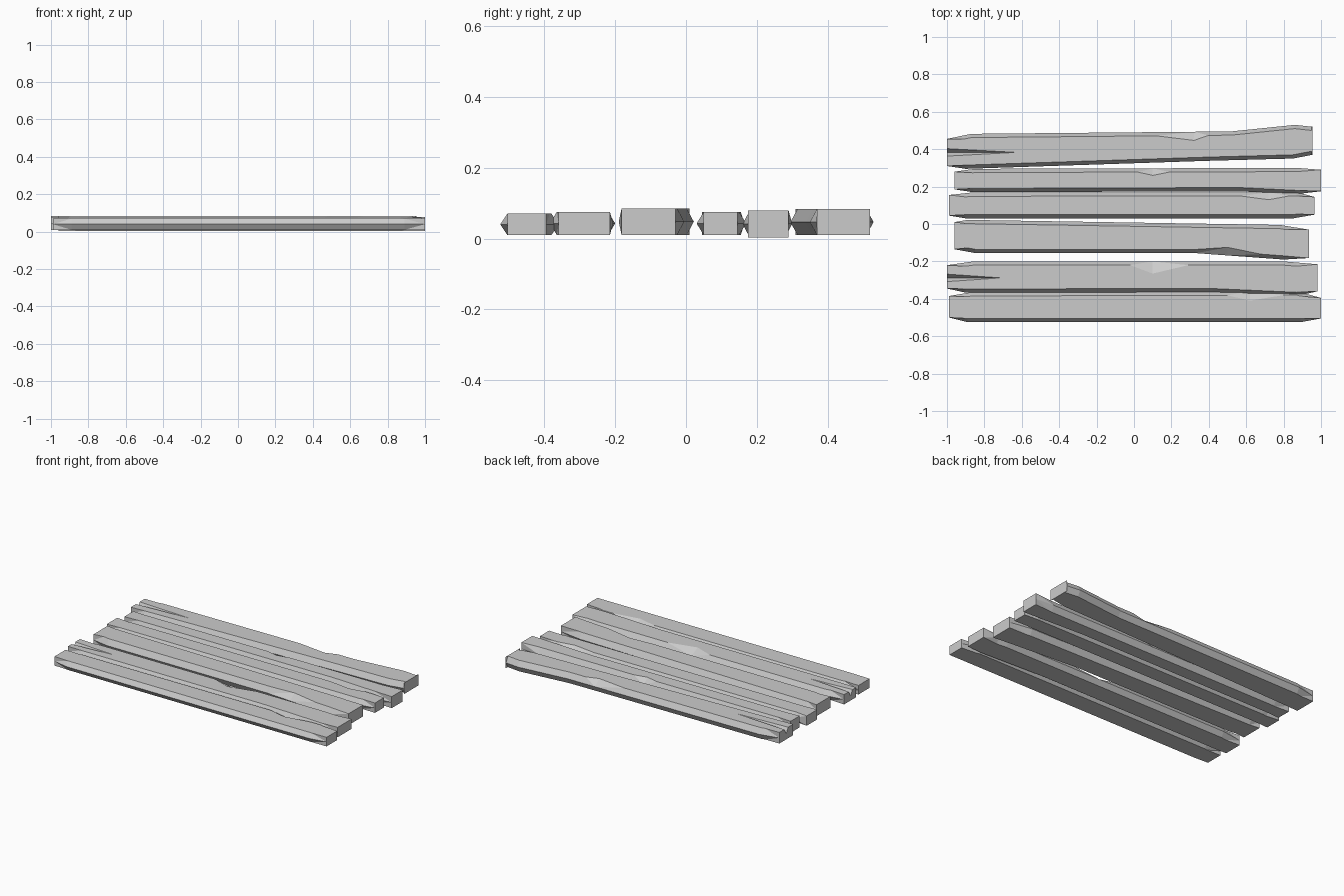
import bpy
import bmesh

cube = bpy.data.objects.get("Cube")
if cube:
    bpy.data.objects.remove(cube)

wood = bpy.data.materials.new("grey_wood")
wood.use_nodes = True
GREY = (0.6, 0.6, 0.6, 1)
wood.diffuse_color = GREY
wood.node_tree.nodes["Principled BSDF"].inputs["Base Color"].default_value = GREY


def interpolate(points, x):
    """Value of a polyline of (x, value) pairs at x."""
    for (x0, v0), (x1, v1) in zip(points, points[1:]):
        if x <= x1:
            return v0 + (v1 - v0) * max(0, x - x0) / (x1 - x0)
    return points[-1][1]


def plank(name, bottom, top, front, back, chip, split=None):
    """front/back: outline polylines; chip: (side, x0, x, x1, edge y);
    split: (tip x, y) of the crack in the left end."""
    x_start, x_end = front[0][0], front[-1][0]
    side, c0, c1, c2, chip_y = chip
    xs = {p[0] for p in front + back} | {c0, c1, c2}
    if split:
        xs.add(split[0])
    mid = (bottom + top) / 2
    bm = bmesh.new()
    rings = []
    for x in sorted(xs):
        f, b = interpolate(front, x), interpolate(back, x)
        # sides swell to a ridge away from the square-cut ends
        ridge = 0 if x in (x_start, x_end) else 0.02
        tf, tb = f + ridge, b - ridge
        bf, bb = tf, tb
        if x == c1:
            if side == "front":
                tf = chip_y
            else:
                tb = chip_y
        ring = [(bf, bottom), (f, mid), (tf, top)]
        if split:
            tip, sy = split
            open_ = max(0, (tip - x) / (tip - x_start))
            if x <= tip:
                ring += [(sy - 0.02 * open_, top), (sy, top - 0.035 * open_),
                         (sy + 0.02 * open_, top)]
            else:
                ring += [(tf + (tb - tf) * 0.5, top)] * 3
        ring += [(tb, top), (b, mid), (bb, bottom)]
        rings.append([bm.verts.new((x, y, z)) for y, z in ring])
    n = len(rings[0])
    for r0, r1 in zip(rings, rings[1:]):
        for i in range(n):
            j = (i + 1) % n
            bm.faces.new((r0[i], r0[j], r1[j], r1[i]))
    bm.faces.new(rings[0])
    bm.faces.new(rings[-1][::-1])
    bmesh.ops.remove_doubles(bm, verts=bm.verts, dist=0.0001)
    bmesh.ops.triangulate(bm, faces=bm.faces)
    bmesh.ops.recalc_face_normals(bm, faces=bm.faces)
    mesh = bpy.data.meshes.new(name)
    bm.to_mesh(mesh)
    bm.free()
    mesh.materials.append(wood)
    bpy.context.collection.objects.link(bpy.data.objects.new(name, mesh))


# planks from front to back
plank("plank_1", 0.01, 0.07,
      [(-0.99, -0.5), (-0.89, -0.525), (0.89, -0.525), (1, -0.505)],
      [(-0.99, -0.385), (-0.87, -0.365), (0.87, -0.36), (1, -0.395)],
      ("back", 0.5, 0.62, 0.8, -0.41))

plank("plank_2", 0.01, 0.075,
      [(-1, -0.345), (-0.9, -0.367), (0.42, -0.365), (0.87, -0.385), (0.98, -0.36)],
      [(-1, -0.22), (-0.86, -0.2), (0.8, -0.2), (0.98, -0.215)],
      ("back", -0.02, 0.1, 0.29, -0.265), (-0.71, -0.288))

plank("plank_3", 0.01, 0.085,
      [(-0.96, -0.135), (-0.85, -0.155), (0.32, -0.155), (0.8, -0.19), (0.935, -0.182)],
      [(-0.96, 0.01), (-0.89, 0.022), (0.78, -0.005), (0.935, -0.03)],
      ("front", 0.33, 0.5, 0.68, -0.125))

plank("plank_4", 0.01, 0.075,
      [(-0.99, 0.045), (-0.9, 0.03), (0.85, 0.03), (0.965, 0.05)],
      [(-0.99, 0.155), (-0.87, 0.168), (0.87, 0.17), (0.965, 0.145)],
      ("back", 0.57, 0.72, 0.83, 0.13))

plank("plank_5", 0.003, 0.079,
      [(-0.96, 0.185), (-0.86, 0.17), (0.56, 0.175), (0.87, 0.16), (1, 0.175)],
      [(-0.96, 0.28), (-0.85, 0.295), (0.87, 0.3), (1, 0.29)],
      ("back", 0.02, 0.1, 0.19, 0.26))

plank("plank_6", 0.01, 0.083,
      [(-1, 0.31), (-0.9, 0.295), (0.4, 0.338), (0.85, 0.35), (0.955, 0.37)],
      [(-1, 0.455), (-0.87, 0.482), (0.52, 0.495), (0.86, 0.53), (0.95, 0.52)],
      ("back", 0.12, 0.32, 0.51, 0.447), (-0.63, 0.383))
